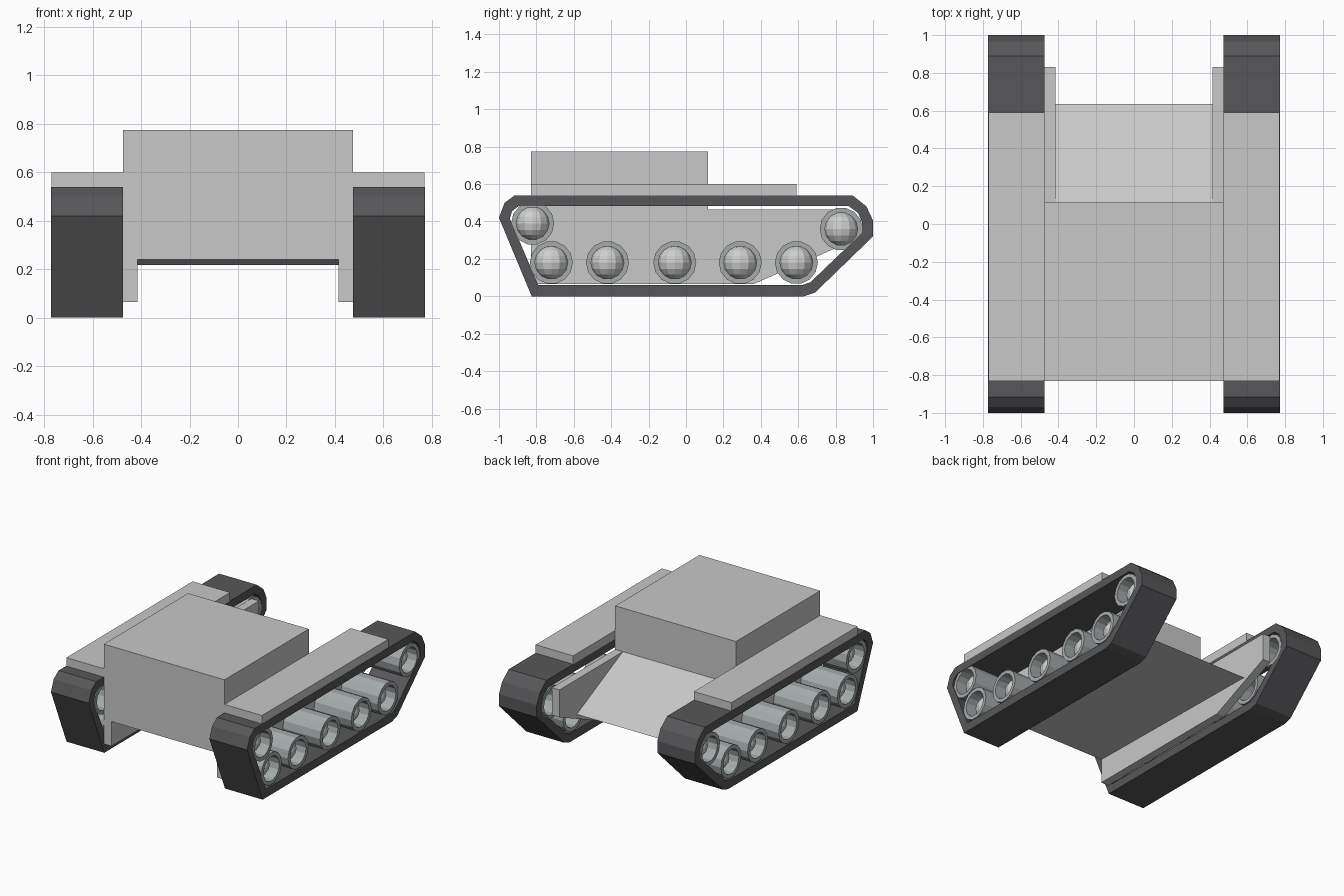
import bpy, bmesh, math
from mathutils import Matrix

if "Cube" in bpy.data.objects:
    bpy.data.objects.remove(bpy.data.objects["Cube"])


def material(name, rgb):
    m = bpy.data.materials.new(name)
    m.diffuse_color = (*rgb, 1)
    m.use_nodes = True
    m.node_tree.nodes["Principled BSDF"].inputs["Base Color"].default_value = m.diffuse_color
    return m


HULL = material("hull light grey", (0.58, 0.58, 0.58))
TRACK = material("track charcoal", (0.095, 0.095, 0.1))
WHEEL = material("wheel grey", (0.38, 0.41, 0.41))
HUB = material("hub pale grey", (0.62, 0.62, 0.62))


def finish(bm, name, mat):
    bmesh.ops.recalc_face_normals(bm, faces=bm.faces)
    me = bpy.data.meshes.new(name)
    bm.to_mesh(me)
    bm.free()
    me.materials.append(mat)
    ob = bpy.data.objects.new(name, me)
    bpy.context.collection.objects.link(ob)
    return ob


def mirrored(ob):
    ob.modifiers.new("mirror", 'MIRROR').use_axis[0] = True
    return ob


def extrude_x(name, profile, x0, x1, mat):
    """Solid prism from a (y, z) profile."""
    bm = bmesh.new()
    f = bm.faces.new([bm.verts.new((x0, y, z)) for y, z in profile])
    r = bmesh.ops.extrude_face_region(bm, geom=[f])
    vs = [g for g in r["geom"] if isinstance(g, bmesh.types.BMVert)]
    bmesh.ops.translate(bm, vec=(x1 - x0, 0, 0), verts=vs)
    return finish(bm, name, mat)


def lofted_rings(bm, rings):
    """Join rings of points, closing the last ring to the first."""
    vr = [[bm.verts.new(p) for p in ring] for ring in rings]
    for a, b in zip(vr, vr[1:] + vr[:1]):
        for i in range(len(a)):
            j = (i + 1) % len(a)
            bm.faces.new((a[i], a[j], b[j], b[i]))


# Hull: upper box and lower body with sloped rear deck
extrude_x("upper_hull", [(-0.83, 0.465), (0.117, 0.465), (0.117, 0.775), (-0.83, 0.775)],
          -0.475, 0.475, HULL)
extrude_x("lower_hull", [(-0.83, 0.24), (0.635, 0.217), (0.117, 0.465), (-0.83, 0.465)],
          -0.415, 0.415, HULL)

# Side plates between hull and tracks
mirrored(extrude_x("side_plate", [(-0.83, 0.065), (0.36, 0.065), (0.83, 0.27),
                                  (0.83, 0.465), (-0.83, 0.465)], 0.415, 0.475, HULL))

# Fenders over the tracks
mirrored(extrude_x("fender", [(-0.83, 0.54), (0.59, 0.54), (0.59, 0.6), (-0.83, 0.6)],
                   0.475, 0.77, HULL))

# Track bands
outer = [(-0.915, 0.54), (-0.97, 0.5), (-1, 0.42), (-0.825, 0), (0.63, 0), (0.69, 0.02),
         (1, 0.32), (1, 0.405), (0.965, 0.48), (0.89, 0.54)]
inner = [(-0.895, 0.482), (-0.93, 0.455), (-0.942, 0.415), (-0.79, 0.06), (0.62, 0.06),
         (0.665, 0.075), (0.942, 0.34), (0.942, 0.395), (0.92, 0.445), (0.87, 0.482)]
bm = bmesh.new()
lofted_rings(bm, [[(x, y, z) for y, z in p] for p, x in
                  ((outer, 0.475), (outer, 0.772), (inner, 0.772), (inner, 0.475))])
mirrored(finish(bm, "track", TRACK))

# Hollow roller wheels with ball hubs inside
wheels = [(-0.82, 0.39), (-0.72, 0.18), (-0.42, 0.18), (-0.06, 0.18),
          (0.29, 0.18), (0.59, 0.18), (0.83, 0.36)]
N = 14
for k, (cy, cz) in enumerate(wheels):
    bm = bmesh.new()
    lofted_rings(bm, [[(x, cy + r * math.cos(2 * math.pi * i / N),
                        cz + r * math.sin(2 * math.pi * i / N)) for i in range(N)]
                      for x, r in ((0.475, 0.115), (0.768, 0.115),
                                   (0.768, 0.088), (0.475, 0.088))])
    mirrored(finish(bm, f"wheel_{k + 1}", WHEEL))
    bm = bmesh.new()
    bmesh.ops.create_uvsphere(bm, u_segments=12, v_segments=8, radius=0.09,
                              matrix=Matrix.Translation((0.645, cy, cz)))
    mirrored(finish(bm, f"wheel_hub_{k + 1}", HUB))
